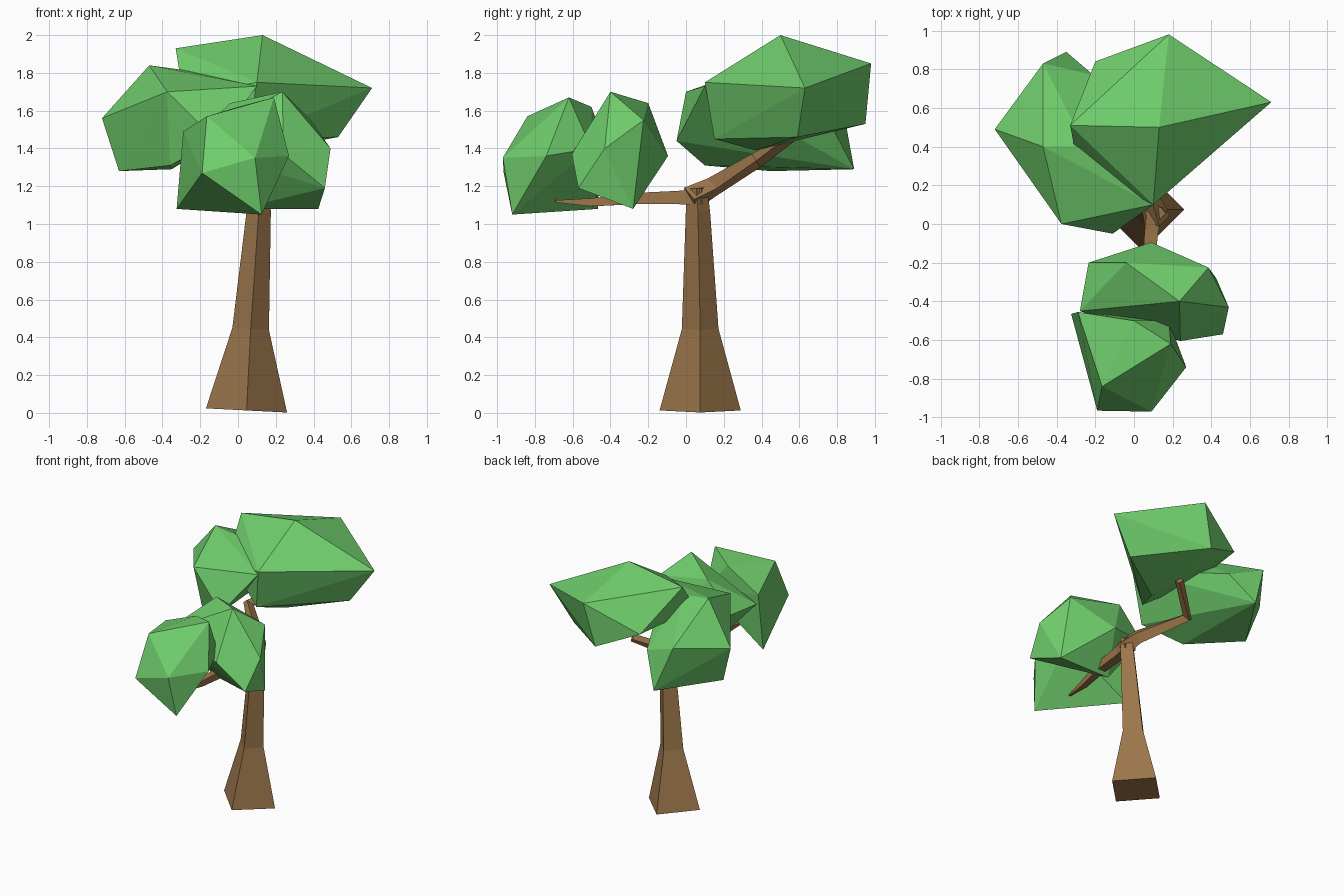
import bpy, bmesh
from mathutils import Vector


def material(name, rgb):
    m = bpy.data.materials.new(name)
    m.diffuse_color = (*rgb, 1)
    return m


bark = material("bark", (0.33, 0.18, 0.07))
leaf = material("leaf", (0.16, 0.61, 0.15))


def finish(name, bm, mat):
    bmesh.ops.recalc_face_normals(bm, faces=bm.faces)
    mesh = bpy.data.meshes.new(name)
    bm.to_mesh(mesh)
    bm.free()
    mesh.materials.append(mat)
    ob = bpy.data.objects.new(name, mesh)
    bpy.context.collection.objects.link(ob)


def limb(name, path, ref):
    """Four-sided tapering limb through (x, y, z, radius) stations."""
    bm = bmesh.new()
    pts = [Vector(p[:3]) for p in path]
    rings = []
    for i, (p, st) in enumerate(zip(pts, path)):
        t = (pts[min(i + 1, len(pts) - 1)] - pts[max(i - 1, 0)]).normalized()
        u = Vector(ref)
        u = (u - t * u.dot(t)).normalized()
        v = t.cross(u)
        rings.append([bm.verts.new(p + d * st[3]) for d in (u, v, -u, -v)])
    for a, b in zip(rings, rings[1:]):
        for k in range(4):
            n = (k + 1) % 4
            bm.faces.new((a[k], a[n], b[n], b[k]))
    bm.faces.new(rings[0])
    bm.faces.new(rings[-1])
    finish(name, bm, bark)


def clump(name, pts):
    """Faceted leaf clump: convex hull of its corner points."""
    bm = bmesh.new()
    for p in pts:
        bm.verts.new(p)
    res = bmesh.ops.convex_hull(bm, input=bm.verts)
    junk = {v for v in res["geom_interior"] + res["geom_unused"]
            if isinstance(v, bmesh.types.BMVert)}
    bmesh.ops.delete(bm, geom=list(junk), context="VERTS")
    finish(name, bm, leaf)


# Trunk and the two branches
limb("trunk", [(0.045, 0.075, 0.013, 0.215), (0.067, 0.075, 0.445, 0.097),
               (0.11, 0.063, 1.07, 0.064), (0.11, 0.055, 1.19, 0.055)], (1, 0, 0))
limb("front_branch", [(0.11, 0.09, 1.145, 0.06), (0.09, -0.04, 1.14, 0.05),
                      (0.07, -0.26, 1.135, 0.042), (0.03, -0.5, 1.115, 0.03),
                      (0.0, -0.69, 1.12, 0.008)], (1, 0, 1))
limb("back_branch", [(0.12, 0.02, 1.13, 0.07), (0.08, 0.13, 1.19, 0.055),
                     (-0.17, 0.37, 1.335, 0.042), (0.06, 0.56, 1.46, 0.03)], (0, 0, 1))

# Leaf clumps
clump("leaves_back_top", [
    (0.13, 0.50, 2.0), (0.18, 0.98, 1.85), (0.71, 0.63, 1.72), (0.10, 0.10, 1.75),
    (-0.33, 0.51, 1.93), (-0.20, 0.84, 1.66), (0.10, 0.95, 1.53), (0.53, 0.59, 1.46),
    (0.15, 0.37, 1.39), (0.05, 0.15, 1.45), (-0.29, 0.30, 1.68)])
clump("leaves_back_left", [
    (-0.72, 0.49, 1.56), (-0.47, 0.40, 1.84), (-0.375, 0.0, 1.70), (-0.11, -0.05, 1.44),
    (0.10, 0.10, 1.73), (-0.47, 0.83, 1.62), (-0.35, 0.89, 1.29), (-0.21, 0.77, 1.52),
    (-0.63, 0.45, 1.28), (-0.36, 0.10, 1.31), (-0.25, 0.40, 1.81)])
clump("leaves_front_right", [
    (0.235, -0.40, 1.70), (-0.04, -0.20, 1.64), (0.385, -0.225, 1.55), (0.09, -0.095, 1.36),
    (0.49, -0.43, 1.40), (0.46, -0.57, 1.19), (0.425, -0.28, 1.08), (0.24, -0.605, 1.37),
    (-0.235, -0.20, 1.42), (-0.28, -0.45, 1.42), (0.0, -0.28, 1.08)])
clump("leaves_front", [
    (-0.165, -0.84, 1.57), (0.19, -0.62, 1.67), (-0.29, -0.455, 1.49), (-0.325, -0.465, 1.08),
    (-0.19, -0.965, 1.27), (0.09, -0.97, 1.35), (0.27, -0.74, 1.36), (0.125, -0.92, 1.05),
    (0.0, -0.50, 1.62), (0.18, -0.50, 1.40)])
